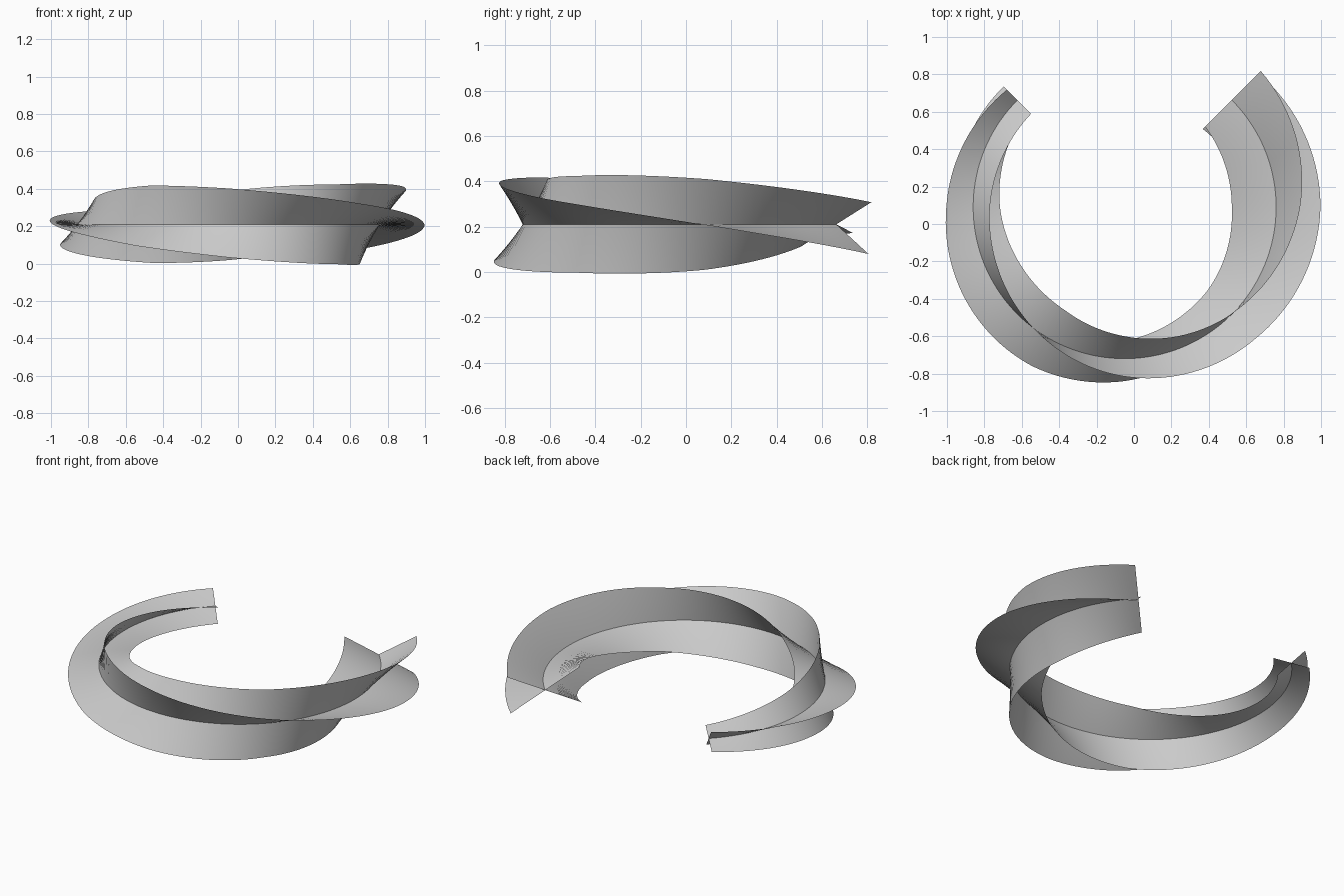
import bpy, bmesh, math
from mathutils import Vector

if "Cube" in bpy.data.objects:
    bpy.data.objects.remove(bpy.data.objects["Cube"])

CENTRE = Vector((-0.05, 0.09, 0.21))   # centre of the open ring
RADIUS = 0.81
START, SWEEP = 45, 270                 # ring runs clockwise, seen from above
STEPS = 108
# half width of the ribbons: (degrees travelled, half width)
WIDTHS = [(0, .24), (45, .237), (90, .213), (135, .214), (165, .208),
          (195, .178), (225, .146), (270, .11)]


def half_width(travel):
    for (a, wa), (b, wb) in zip(WIDTHS, WIDTHS[1:]):
        if travel <= b:
            return wa + (wb - wa) * (travel - a) / (b - a)
    return WIDTHS[-1][1]


def twisted_ribbon(name, tilt, twist):
    """Flat strip swept along the ring while it rolls about its centreline."""
    bm = bmesh.new()
    rows = []
    for i in range(STEPS + 1):
        t = i / STEPS
        a = math.radians(START - SWEEP * t)
        roll = math.radians(tilt + twist * t)
        w = half_width(SWEEP * t)
        out = Vector((math.cos(a), math.sin(a), 0))
        across = out * math.cos(roll) + Vector((0, 0, math.sin(roll)))
        rows.append([bm.verts.new(CENTRE + out * RADIUS + across * w * s)
                     for s in (-1, 0, 1)])
    for p, q in zip(rows, rows[1:]):
        for k in range(2):
            bm.faces.new((p[k], p[k + 1], q[k + 1], q[k])).smooth = True
    mesh = bpy.data.meshes.new(name)
    bm.to_mesh(mesh)
    bm.free()
    obj = bpy.data.objects.new(name, mesh)
    bpy.context.collection.objects.link(obj)
    return obj


# two ribbons crossing each other along the ring
twisted_ribbon("first_ribbon", 24, 200)
twisted_ribbon("second_ribbon", -33, 193)
